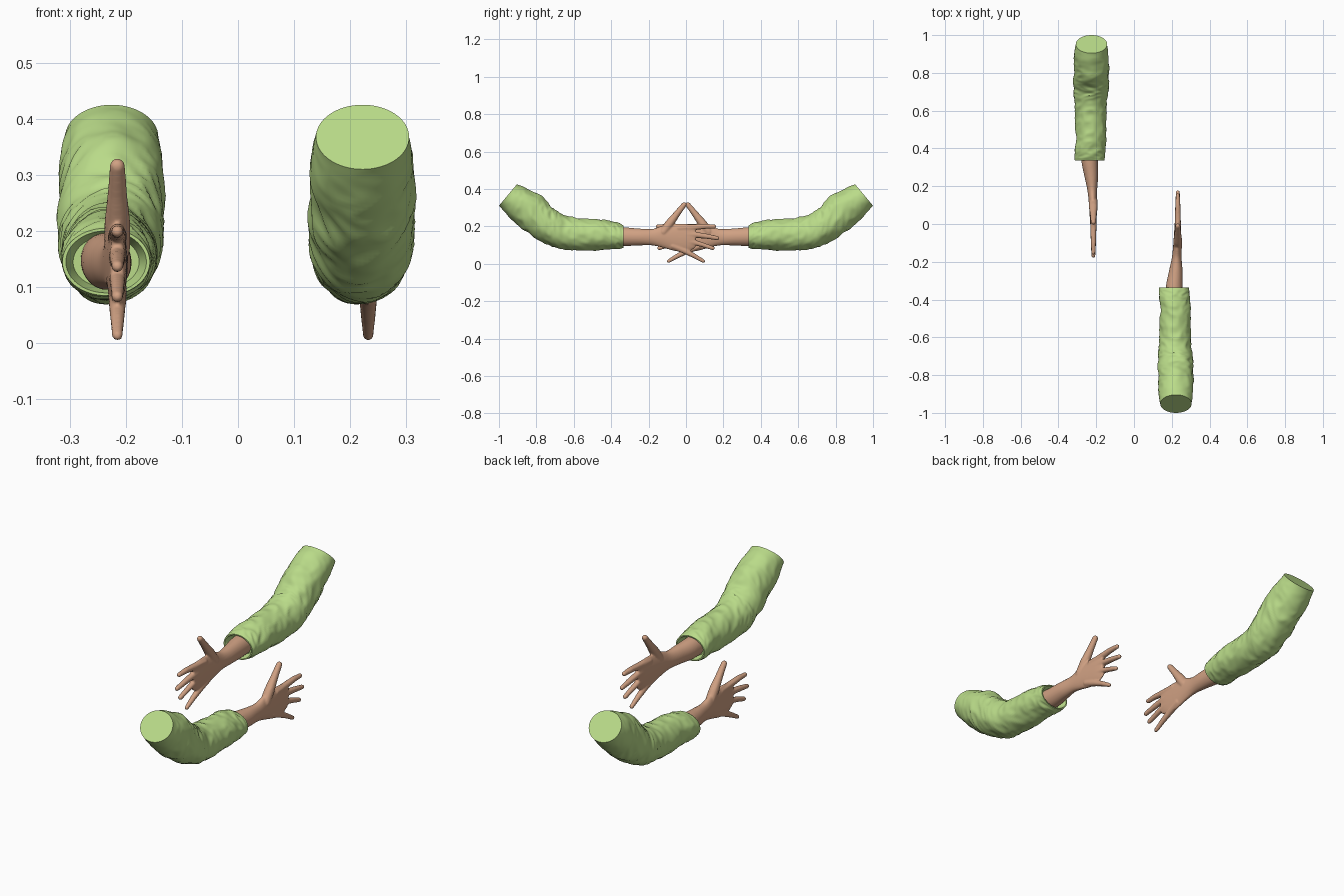
import bpy, bmesh, math
from mathutils import Vector, noise

if "Cube" in bpy.data.objects:
    bpy.data.objects.remove(bpy.data.objects["Cube"])


def material(name, rgb):
    mat = bpy.data.materials.new(name)
    mat.use_nodes = True
    mat.diffuse_color = (*rgb, 1)
    mat.node_tree.nodes["Principled BSDF"].inputs["Base Color"].default_value = (*rgb, 1)
    return mat


GREEN = material("soft green cloth", (0.49, 0.71, 0.25))
SKIN = material("warm skin", (0.64, 0.36, 0.23))

# Sections: y and z of the top edge, y and z of the bottom edge, centre x, half width
SLEEVE = [
    (-.904, .425, -1.0, .31, .222, .083), (-.85, .402, -.945, .25, .220, .090),
    (-.775, .362, -.87, .183, .222, .094), (-.715, .302, -.78, .123, .221, .093),
    (-.66, .265, -.69, .083, .218, .089), (-.57, .243, -.59, .073, .218, .083),
    (-.46, .238, -.47, .074, .219, .080), (-.38, .224, -.38, .078, .213, .080),
    (-.335, .205, -.335, .085, .212, .078)]
FOREARM = [
    (-.42, .20, -.42, .10, .211, .045), (-.33, .195, -.33, .095, .213, .044),
    (-.25, .188, -.25, .098, .221, .036), (-.18, .186, -.18, .098, .226, .026),
    (-.12, .205, -.12, .085, .229, .022), (-.05, .214, -.05, .066, .231, .019),
    (.01, .212, .01, .066, .232, .016), (.05, .205, .05, .085, .232, .012)]
# Digits: chains of y, z, radius
DIGITS = [
    [(-.12, .17, .024), (-.088, .215, .024), (-.05, .265, .018), (-.010, .316, .014)],
    [(-.04, .19, .018), (.04, .195, .016), (.10, .200, .014), (.152, .199, .011)],
    [(-.04, .155, .018), (.05, .155, .016), (.11, .147, .014), (.168, .137, .011)],
    [(-.04, .12, .018), (.04, .115, .015), (.09, .101, .013), (.143, .083, .011)],
    [(-.07, .095, .018), (-.01, .070, .016), (.045, .042, .013), (.093, .014, .010)]]
HAND_X = .232


def spline(sections, steps):
    """Smoothly resample a list of sections."""
    pts = [Vector(s) for s in sections]
    last = len(pts) - 1
    out = []
    for i in range(last):
        a, b, c, d = pts[max(i - 1, 0)], pts[i], pts[i + 1], pts[min(i + 2, last)]
        for k in range(steps):
            t = k / steps
            out.append(b + (c - a) * (t / 2) + (a * 2 - b * 5 + c * 4 - d) * (t * t / 2)
                       + (b * 3 - a - c * 3 + d) * (t ** 3 / 2))
    return out + [pts[-1]]


def wrinkle(s, a):
    """Cloth folds running around the sleeve, fading toward both ends."""
    fade = min(1, s * 4) * min(1, (1 - s) * 12)
    c, d = math.cos(a), math.sin(a)
    big = noise.noise(Vector((c, d, s * 9 + c * .6)))
    fold = 1 - 2 * abs(noise.noise(Vector((c * 1.6 + 5, d * 1.6, s * 20 + d * 1.2))))
    return fade * (.07 * big + .05 * (fold - .5))


def loft(bm, rings, segs, fold=None):
    loops = []
    for i, (yt, zt, yb, zb, xc, hx) in enumerate(rings):
        mid = Vector((xc, (yt + yb) / 2, (zt + zb) / 2))
        up = Vector((0, (yt - yb) / 2, (zt - zb) / 2))
        loop = []
        for k in range(segs):
            a = math.tau * k / segs
            r = 1 + (fold(i / (len(rings) - 1), a) if fold else 0)
            loop.append(bm.verts.new(mid + (up * math.sin(a) + Vector((hx * math.cos(a), 0, 0))) * r))
        loops.append(loop)
    for p, q in zip(loops, loops[1:]):
        for k in range(segs):
            n = (k + 1) % segs
            bm.faces.new((p[k], p[n], q[n], q[k]))
    bm.faces.new(loops[0])
    return loops


def capsule(bm, p, q):
    """Tapered capsule between two (y, z, radius) points."""
    ball = bmesh.new()
    bmesh.ops.create_icosphere(ball, subdivisions=2, radius=1)
    verts = [bm.verts.new(v.co * r + Vector((HAND_X, y, z)))
             for y, z, r in (p, q) for v in ball.verts]
    ball.free()
    bmesh.ops.convex_hull(bm, input=verts)
    bmesh.ops.delete(bm, geom=[v for v in verts if v.is_valid and not v.link_faces], context='VERTS')


def finish(bm, name, mat, flip):
    if flip:  # the opposite arm is mirrored front to back and shifted sideways
        for v in bm.verts:
            v.co = Vector((v.co.x - .447, -v.co.y, v.co.z))
    bmesh.ops.recalc_face_normals(bm, faces=bm.faces)
    mesh = bpy.data.meshes.new(name)
    bm.to_mesh(mesh)
    bm.free()
    mesh.materials.append(mat)
    obj = bpy.data.objects.new(name, mesh)
    bpy.context.collection.objects.link(obj)
    bpy.ops.object.select_all(action='DESELECT')
    obj.select_set(True)
    bpy.context.view_layer.objects.active = obj
    return obj


for side, flip in (("left", False), ("right", True)):
    # Sleeve with a flat upper end and a hollow cuff
    bm = bmesh.new()
    edge = loft(bm, spline(SLEEVE, 12), 64, wrinkle)[-1]
    centre = sum((v.co for v in edge), Vector()) / len(edge)
    for scale, depth in ((.92, 0), (.82, .04)):
        inner = [bm.verts.new(centre + (v.co - centre) * scale - Vector((0, depth, 0))) for v in edge]
        for k in range(len(edge)):
            n = (k + 1) % len(edge)
            bm.faces.new((edge[k], edge[n], inner[n], inner[k]))
        edge = inner
    bm.faces.new(edge)
    finish(bm, side + "_sleeve", GREEN, flip)
    bpy.ops.object.shade_smooth_by_angle(angle=math.radians(40))

    # Forearm, palm and digits fused into one smooth surface
    bm = bmesh.new()
    bm.faces.new(loft(bm, spline(FOREARM, 6), 32)[-1])
    for chain in DIGITS:
        for p, q in zip(chain, chain[1:]):
            capsule(bm, p, q)
    hand = finish(bm, side + "_hand_and_forearm", SKIN, flip)
    fuse = hand.modifiers.new("fuse", 'REMESH')
    fuse.mode = 'VOXEL'
    fuse.voxel_size = .004
    fuse.use_smooth_shade = True
    soften = hand.modifiers.new("soften", 'SMOOTH')
    soften.factor = .5
    soften.iterations = 5
    for poly in hand.data.polygons:
        poly.use_smooth = True
